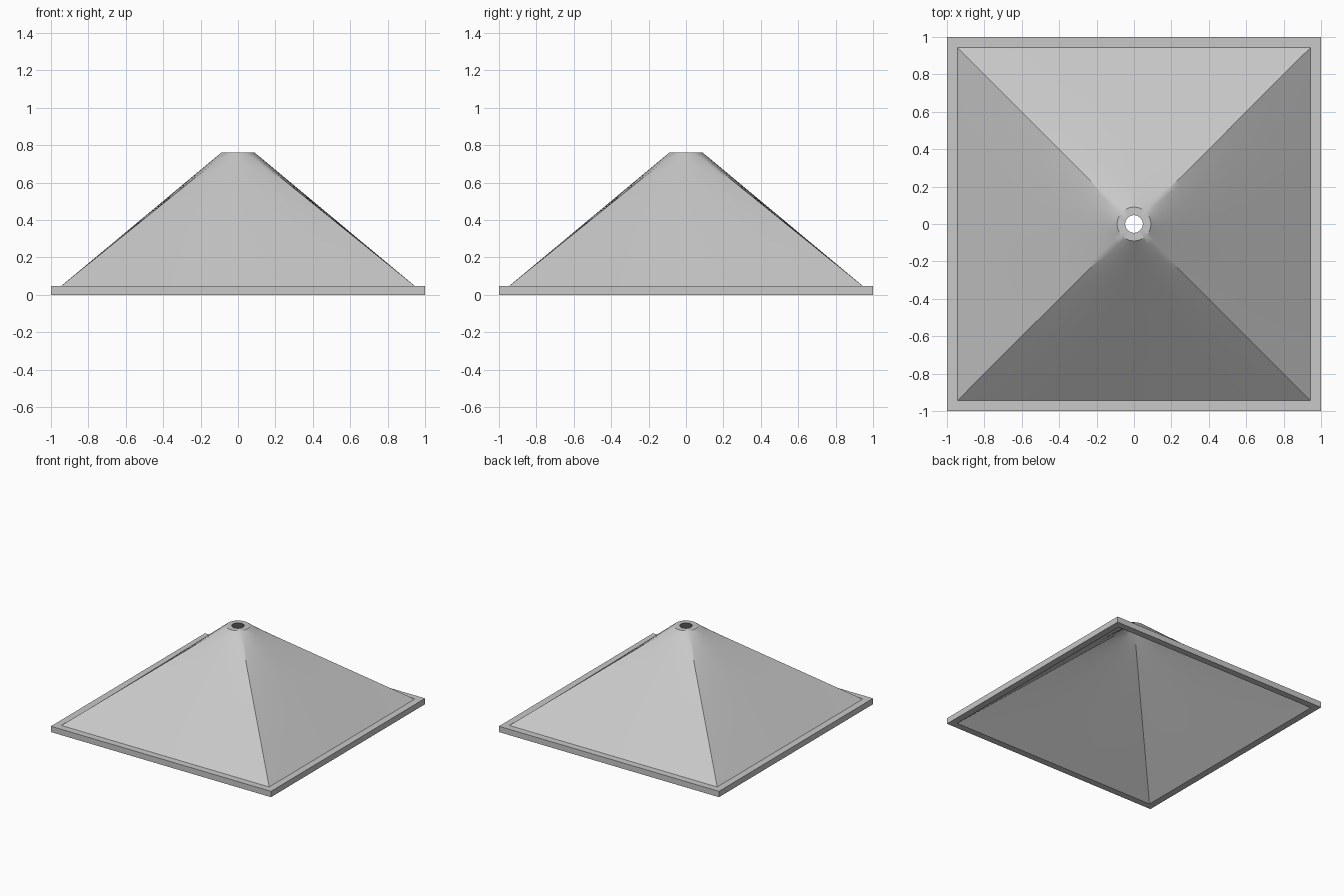
import bpy
import bmesh
import math

cube = bpy.data.objects.get("Cube")
if cube:
    bpy.data.objects.remove(cube, do_unlink=True)

SIDE = 16                      # segments along each side of the square
RIM, INNER = 1.0, 0.945        # half widths of the flange
RIM_Z, TOP_Z = 0.048, 0.76
COLLAR, HOLE = 0.09, 0.047     # radii at the top opening

grey = bpy.data.materials.new("light_grey")
grey.use_nodes = True
colour = (0.58, 0.58, 0.58, 1)
grey.diffuse_color = colour
grey.node_tree.nodes["Principled BSDF"].inputs["Base Color"].default_value = colour


def square(half, z):
    """Counter-clockwise square ring starting at a corner."""
    ring = []
    for k in range(4):
        c, s = round(math.cos(k * math.pi / 2)), round(math.sin(k * math.pi / 2))
        for j in range(SIDE):
            v = half * (2 * j / SIDE - 1)
            ring.append((half * c - v * s, half * s + v * c, z))
    return ring


def circle(radius, z):
    """Circular ring whose points line up with those of the square."""
    n = 4 * SIDE
    angles = [2 * math.pi * i / n - math.pi / 4 for i in range(n)]
    return [(radius * math.cos(a), radius * math.sin(a), z) for a in angles]


def blend(low, high, t):
    return [tuple(p + (q - p) * t for p, q in zip(a, b)) for a, b in zip(low, high)]


def skin(name, rings):
    """Bridge successive rings with quads."""
    bm = bmesh.new()
    loops = [[bm.verts.new(p) for p in ring] for ring in rings]
    n = len(loops[0])
    for a, b in zip(loops, loops[1:]):
        for i in range(n):
            j = (i + 1) % n
            bm.faces.new((a[i], a[j], b[j], b[i]))
    mesh = bpy.data.meshes.new(name)
    bm.to_mesh(mesh)
    bm.free()
    mesh.materials.append(grey)
    obj = bpy.data.objects.new(name, mesh)
    bpy.context.collection.objects.link(obj)
    bpy.ops.object.select_all(action='DESELECT')
    obj.select_set(True)
    bpy.context.view_layer.objects.active = obj
    bpy.ops.object.shade_smooth_by_angle(angle=math.radians(32))
    return obj


# Flat square flange around the base
skin("base_flange", [square(INNER, 0), square(RIM, 0),
                     square(RIM, RIM_Z), square(INNER, RIM_Z)])

# Hollow hood: square base drawn up to a round opening, outside then inside
steps = [0, 0.25, 0.5, 0.7, 0.8, 0.87, 0.92, 0.96, 1]
outside = [blend(square(INNER, RIM_Z), circle(COLLAR, TOP_Z), t) for t in steps]
inside = [blend(square(INNER, 0), circle(HOLE, TOP_Z), t) for t in reversed(steps)]
skin("hood", outside + inside)
